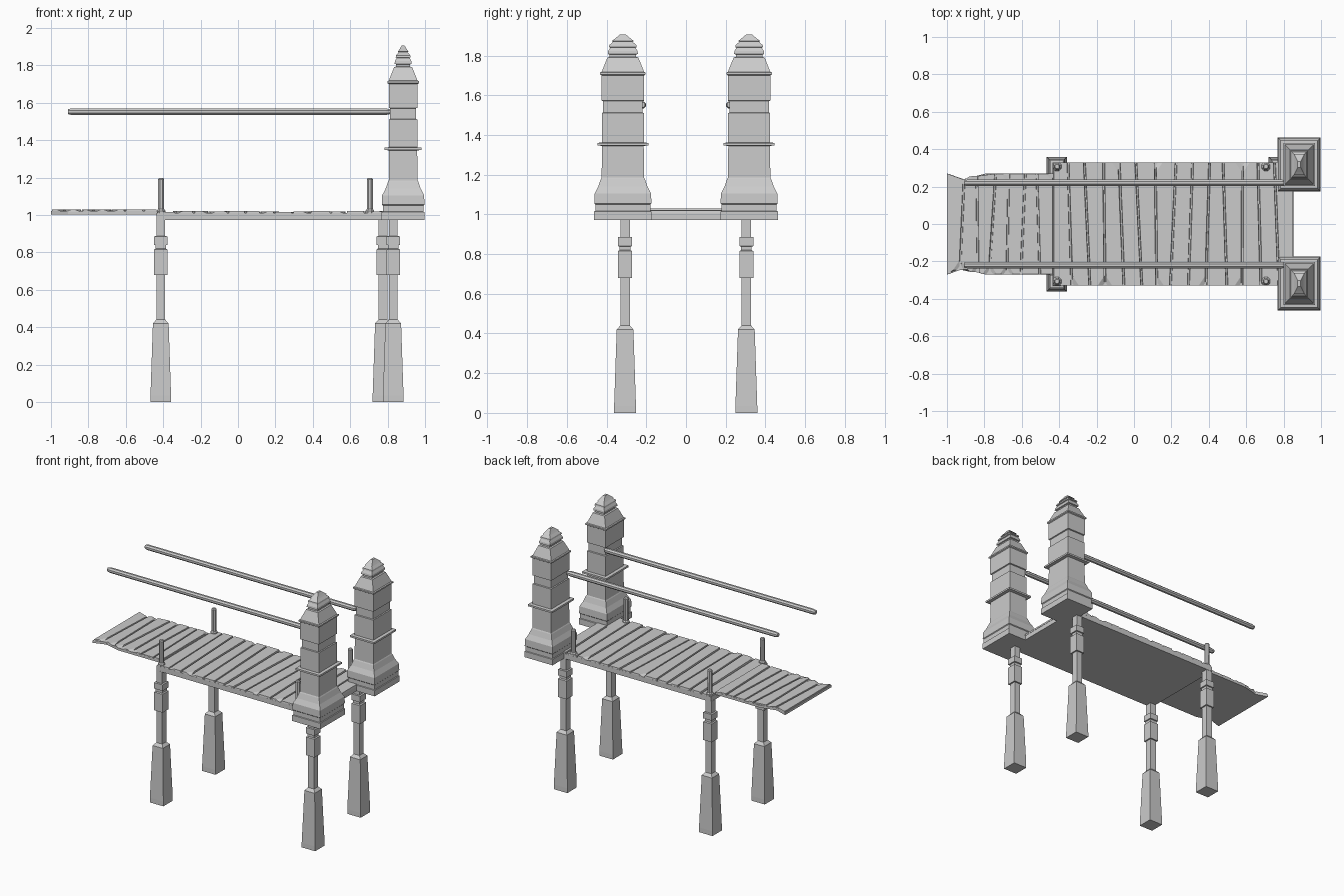
import bpy, bmesh, math, random
from mathutils import Vector

if "Cube" in bpy.data.objects:
    bpy.data.objects.remove(bpy.data.objects["Cube"])

random.seed(4)


def make_object(name, bm):
    bmesh.ops.recalc_face_normals(bm, faces=bm.faces)
    mesh = bpy.data.meshes.new(name)
    bm.to_mesh(mesh)
    bm.free()
    obj = bpy.data.objects.new(name, mesh)
    bpy.context.collection.objects.link(obj)
    return obj


def loft(bm, rings):
    """Skin a stack of equal-length closed rings and cap both ends."""
    loops = [[bm.verts.new(p) for p in ring] for ring in rings]
    n = len(loops[0])
    for a, b in zip(loops, loops[1:]):
        for i in range(n):
            j = (i + 1) % n
            bm.faces.new((a[i], a[j], b[j], b[i]))
    bm.faces.new(loops[0])
    bm.faces.new(loops[-1])


def rect_column(name, x, y, profile, extra=0.0):
    """Rectangular column from (height, half width) pairs, deeper in y by extra."""
    rings = []
    for z, h in profile:
        hy = h + min(extra, h)
        rings.append([(x + sx * h, y + sy * hy, z)
                      for sx, sy in ((-1, -1), (1, -1), (1, 1), (-1, 1))])
    bm = bmesh.new()
    loft(bm, rings)
    return make_object(name, bm)


def round_rod(name, start, axis, profile, sides):
    """Faceted rod along x or z from (distance, radius) pairs."""
    rings = []
    for d, r in profile:
        ring = []
        for i in range(sides):
            a = 2 * math.pi * (i + 0.5) / sides
            u, v = r * math.cos(a), r * math.sin(a)
            off = (d, u, v) if axis == 'x' else (u, v, d)
            ring.append(Vector(start) + Vector(off))
        rings.append(ring)
    bm = bmesh.new()
    loft(bm, rings)
    return make_object(name, bm)


def slab(name, outline, z0, z1):
    bm = bmesh.new()
    loft(bm, [[(x, y, z) for x, y in outline] for z in (z0, z1)])
    return make_object(name, bm)


def add_plank(bm, left, right, width, z0, z1, gap=0.003):
    """Worn board between two joints; each joint is (x at -y edge, x at +y edge)."""
    def corner(joint, side, shift):
        x = joint[(side + 1) // 2] + shift
        return x, side * width(x)
    base = [corner(left, -1, gap), corner(right, -1, -gap),
            corner(right, 1, -gap), corner(left, 1, gap)]
    cx = sum(p[0] for p in base) / 4
    low, high = [], []
    for i, (x, y) in enumerate(base):
        sx, sy = (1 if x < cx else -1), (-1 if y > 0 else 1)
        chip = 0.035 if random.random() < 0.2 else 0.004
        # two points per corner so a corner can be chipped away on top
        pts_low = [(x, y + sy * 0.001), (x + sx * 0.001, y)]
        pts_top = [(x + sx * 0.003, y + sy * chip * 1.4), (x + sx * chip, y + sy * 0.002)]
        if i in (1, 3):
            pts_low.reverse()
            pts_top.reverse()
        low += [(px, py, z0) for px, py in pts_low]
        high += [(px, py, z1) for px, py in pts_top]
    loft(bm, [low, high])


def board_run(name, x0, x1, count, width, z0, z1, lift):
    joints = []
    for i in range(count + 1):
        x = x0 + (x1 - x0) * i / count
        s = 0 if i in (0, count) else random.uniform(-0.018, 0.018)
        joints.append((x - s, x + s))
    bm = bmesh.new()
    for a, b in zip(joints, joints[1:]):
        add_plank(bm, a, b, width, z0, z1 + random.uniform(-lift, lift))
    return make_object(name, bm)


# main deck
slab("deck_base", [(-0.435, -0.33), (0.85, -0.33), (0.85, 0.33), (-0.435, 0.33)],
     0.972, 1.009)
board_run("deck_boards", -0.435, 0.855, 14, lambda x: 0.33, 1.005, 1.019, 0.003)


# narrower broken walkway end
def end_width(x):
    if x < -0.91:
        return 0.24 + 0.03 * (-0.91 - x) / 0.09
    return 0.24 + 0.03 * min(1.0, (x + 0.91) / 0.12)


xs = (-1.0, -0.91, -0.79, -0.43)
outline = [(x, -end_width(x)) for x in xs] + [(x, end_width(x)) for x in reversed(xs)]
slab("walkway_end_base", outline, 1.003, 1.021)
board_run("walkway_end_boards", -1.0, -0.43, 7, end_width, 1.015, 1.030, 0.003)

# support legs
leg_profile = [(0, 0.055), (0.035, 0.055), (0.42, 0.042), (0.44, 0.024), (0.68, 0.024),
               (0.68, 0.035), (0.815, 0.035), (0.82, 0.027), (0.838, 0.027),
               (0.84, 0.035), (0.885, 0.035), (0.887, 0.024), (0.975, 0.024)]
for name, x, y in (("left_front_leg", -0.413, -0.307), ("left_back_leg", -0.413, 0.304),
                   ("right_front_leg", 0.83, -0.307), ("right_back_leg", 0.775, 0.304)):
    rect_column(name, x, y, leg_profile)

# stepped pillars, pegs and hand rails, mirrored front to back
pillar_profile = [(0.972, 0.115), (1.015, 0.115), (1.017, 0.109), (1.05, 0.109),
                  (1.055, 0.114), (1.105, 0.112), (1.14, 0.094), (1.178, 0.081),
                  (1.185, 0.077), (1.345, 0.075), (1.347, 0.099), (1.36, 0.099),
                  (1.362, 0.076), (1.51, 0.076), (1.513, 0.069), (1.57, 0.069),
                  (1.573, 0.077), (1.70, 0.077), (1.705, 0.085), (1.715, 0.085),
                  (1.718, 0.077), (1.79, 0.048), (1.793, 0.037), (1.805, 0.037),
                  (1.808, 0.046), (1.822, 0.044), (1.84, 0.034), (1.843, 0.040),
                  (1.853, 0.038), (1.87, 0.024), (1.873, 0.028), (1.885, 0.020),
                  (1.905, 0.008)]
for side, y in (("front", -1), ("back", 1)):
    rect_column(side + "_pillar", 0.883, y * 0.318, pillar_profile, 0.03)
    for end, x in (("left", -0.411), ("right", 0.705)):
        round_rod(f"{side}_{end}_peg", (x, y * 0.307, 0), 'z',
                  [(1.0, 0.025), (1.022, 0.025), (1.032, 0.017), (1.19, 0.018),
                   (1.198, 0.012)], 8)
    round_rod(side + "_hand_rail", (0, y * 0.22, 1.552), 'x',
              [(-0.91, 0.014), (-0.89, 0.019), (0.79, 0.019), (0.815, 0.014)], 8)
